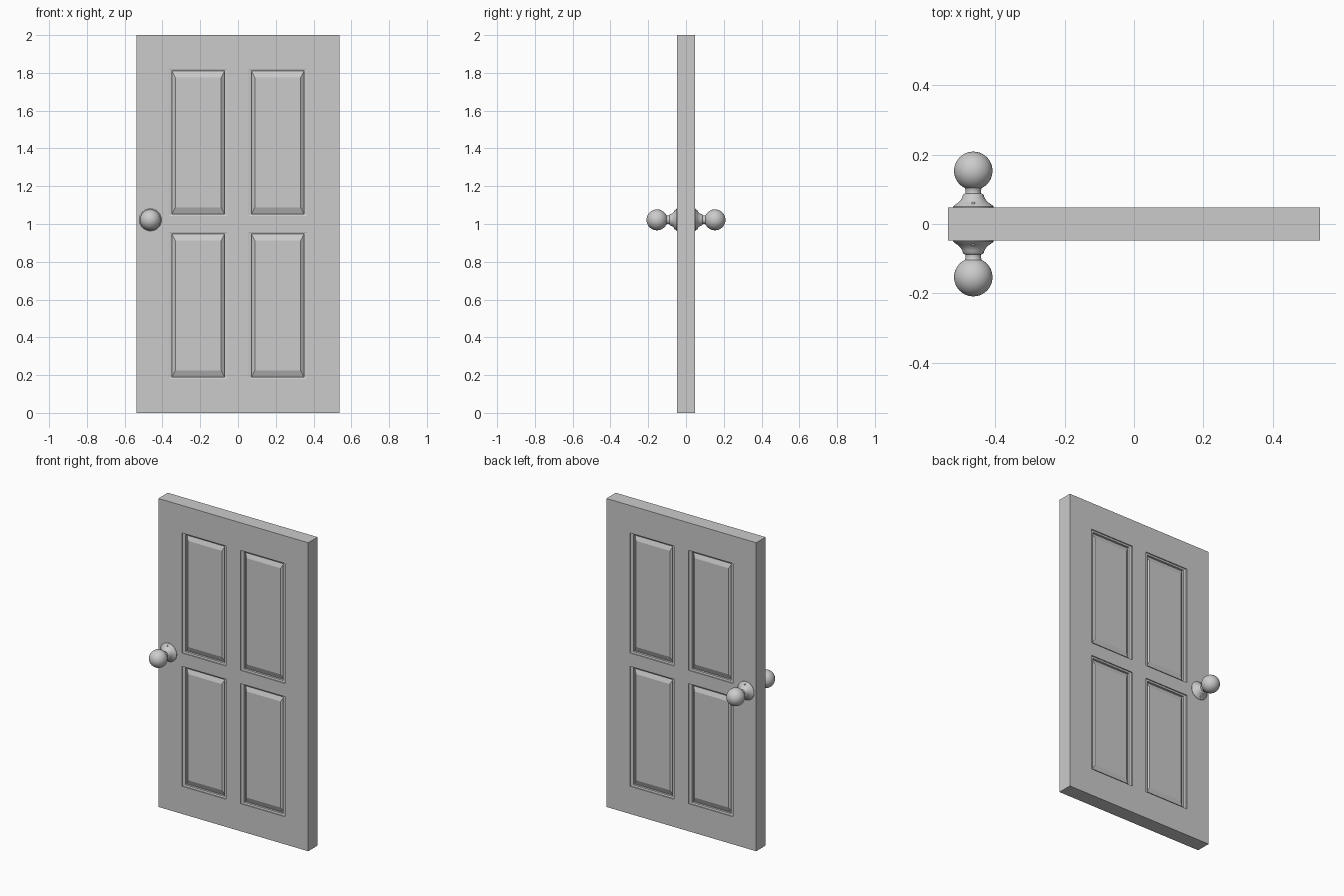
import bpy, bmesh, math
from mathutils import Vector

if "Cube" in bpy.data.objects:
    bpy.data.objects.remove(bpy.data.objects["Cube"])

W, H, T = 0.537, 2.0, 0.048      # half width, height, half thickness
XS = [-W, -0.369, -0.052, 0.052, 0.369, W]
ZS = [0, 0.179, 0.957, 1.043, 1.821, H]
KX, KZ = -0.464, 1.022           # knob axis

# panel moulding: (inset x, inset z, depth)
STEPS = [(0, 0, 0), (0, 0, 0.007), (0.019, 0.010, 0.010),
         (0.019, 0.010, 0.024), (0.037, 0.045, 0.010)]


def finish(name, bm):
    bmesh.ops.remove_doubles(bm, verts=bm.verts, dist=1e-5)
    bmesh.ops.recalc_face_normals(bm, faces=bm.faces)
    me = bpy.data.meshes.new(name)
    bm.to_mesh(me)
    bm.free()
    ob = bpy.data.objects.new(name, me)
    bpy.context.collection.objects.link(ob)
    return ob


def quad(bm, pts):
    return bm.faces.new([bm.verts.new(p) for p in pts])


# Door slab with moulded panels on both faces
bm = bmesh.new()
for s in (-1, 1):
    for i in range(5):
        for j in range(5):
            x0, x1, z0, z1 = XS[i], XS[i + 1], ZS[j], ZS[j + 1]
            rings = []
            for ix, iz, d in STEPS:
                y = s * (T - d)
                rings.append([(x0 + ix, y, z0 + iz), (x1 - ix, y, z0 + iz),
                              (x1 - ix, y, z1 - iz), (x0 + ix, y, z1 - iz)])
            if i % 2 == 0 or j % 2 == 0:
                quad(bm, rings[0])
                continue
            for a, b in zip(rings, rings[1:]):
                for k in range(4):
                    n = (k + 1) % 4
                    quad(bm, [a[k], a[n], b[n], b[k]])
            quad(bm, rings[-1])
# slab edges
for i in range(5):
    for z in (0, H):
        quad(bm, [(XS[i], -T, z), (XS[i + 1], -T, z), (XS[i + 1], T, z), (XS[i], T, z)])
    for x in (-W, W):
        quad(bm, [(x, -T, ZS[i]), (x, T, ZS[i]), (x, T, ZS[i + 1]), (x, -T, ZS[i + 1])])
finish("door_slab", bm)

# Knob profile: (radius, distance from door centre)
R, C = 0.0555, 0.1535
plate = [(0, 0.046), (0.059, 0.046), (0.059, 0.050), (0.055, 0.054), (0.046, 0.060),
         (0.038, 0.067), (0.032, 0.076), (0.030, 0.084), (0.027, 0.087), (0.023, 0.088),
         (0.022, 0.093), (0.023, 0.099)]
ball = []
for k in range(17):
    a = math.radians(-64 + 154 * k / 16)
    ball.append((R * math.cos(a) if k < 16 else 0, C + R * math.sin(a)))


def lathe(name, profile, s, segs=40):
    bm = bmesh.new()
    vs = [bm.verts.new((KX + r, s * y, KZ)) for r, y in profile]
    es = [bm.edges.new(p) for p in zip(vs, vs[1:])]
    bmesh.ops.spin(bm, geom=vs + es, cent=(KX, 0, KZ), axis=(0, 1, 0),
                   angle=math.tau, steps=segs, use_duplicate=False)
    return finish(name, bm)


def smooth(ob):
    bpy.ops.object.select_all(action='DESELECT')
    ob.select_set(True)
    bpy.context.view_layer.objects.active = ob
    bpy.ops.object.shade_smooth_by_angle(angle=math.radians(40))


for s, side in ((-1, "front"), (1, "back")):
    smooth(lathe(side + "_knob", plate + ball, s))
    # Rosette screws above and below the neck
    bm = bmesh.new()
    for dz in (-0.045, 0.045):
        res = bmesh.ops.create_uvsphere(bm, u_segments=12, v_segments=8, radius=0.005)
        bmesh.ops.translate(bm, verts=res["verts"], vec=Vector((KX, s * 0.059, KZ + dz)))
    smooth(finish(side + "_rosette_screws", bm))
